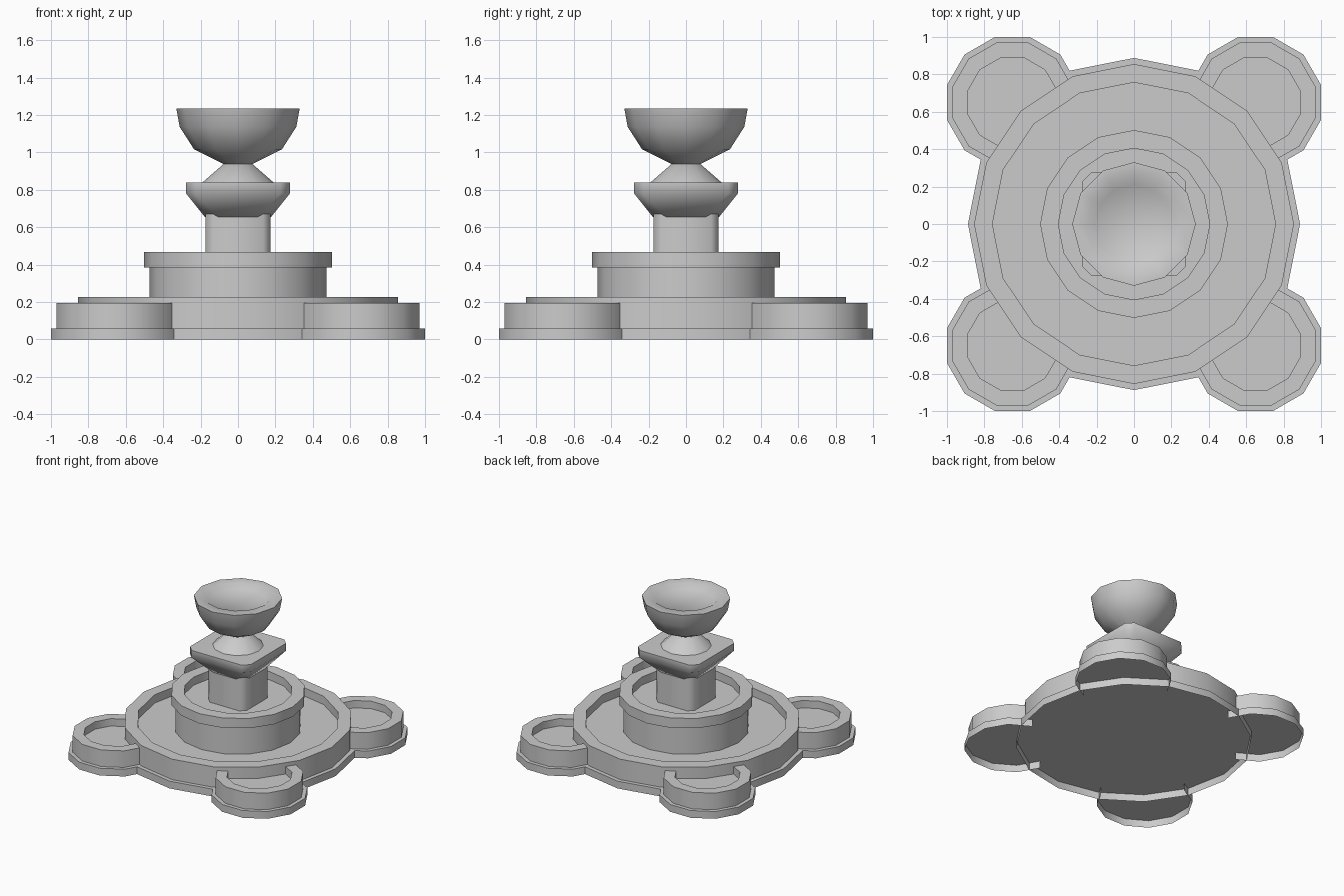
import bpy, bmesh, math

old = bpy.data.objects.get("Cube")
if old:
    bpy.data.objects.remove(old, do_unlink=True)

# Single stone colour
stone = bpy.data.materials.new("grey_stone")
stone.use_nodes = True
GREY = (0.6, 0.6, 0.6, 1)
stone.diffuse_color = GREY
stone.node_tree.nodes["Principled BSDF"].inputs["Base Color"].default_value = GREY


def skin(name, rings, closed=True, underside=None):
    """Join stacked rings with quads, cap the last and, if given, one from below."""
    bm = bmesh.new()
    loops = [[bm.verts.new(p) for p in ring] for ring in rings]
    n = len(loops[0])
    for low, high in zip(loops, loops[1:]):
        for j in range(n if closed else n - 1):
            k = (j + 1) % n
            bm.faces.new((low[j], low[k], high[k], high[j]))
    bm.faces.new(loops[-1])
    if underside is not None:
        bm.faces.new(loops[underside][::-1])
    mesh = bpy.data.meshes.new(name)
    bm.to_mesh(mesh)
    bm.free()
    mesh.materials.append(stone)
    obj = bpy.data.objects.new(name, mesh)
    bpy.context.collection.objects.link(obj)
    bpy.ops.object.select_all(action='DESELECT')
    obj.select_set(True)
    bpy.context.view_layer.objects.active = obj
    bpy.ops.object.shade_smooth_by_angle(angle=math.radians(50))


def lathe(name, profile, sides, start=0.0, edges=None, centre=(0, 0), underside=None):
    """Revolve (radius, z) points, over a part turn when edges is given."""
    count = sides if edges is None else edges + 1
    angles = [start + math.tau * j / sides for j in range(count)]
    rings = [[(centre[0] + r * math.cos(a), centre[1] + r * math.sin(a), z)
              for a in angles] for r, z in profile]
    skin(name, rings, edges is None, underside)


def chamfered_square(half, z, cut):
    """Eight points, counter-clockwise, of a square with cut corners."""
    points = []
    for q in range(4):
        c, s = math.cos(q * math.pi / 2), math.sin(q * math.pi / 2)
        for x, y in ((half, half - cut), (half - cut, half)):
            points.append((c * x - s * y, s * x + c * y, z))
    return points


# Large lower basin with stepped foot, hollow below the foot
lathe("main_basin", [(0.888, 0), (0.888, 0.06), (0.855, 0.06), (0.855, 0.228),
                     (0.757, 0.228), (0.757, 0.16)], 16, underside=1)

# Four corner basins, open where they run into the main wall
small = [(0.362, 0), (0.362, 0.06), (0.331, 0.06), (0.331, 0.196),
         (0.246, 0.196), (0.246, 0.135)]
for i, label in enumerate(("back_left", "back_right", "front_right", "front_left")):
    a = math.pi / 4 + i * math.pi / 2
    d = 0.65 * math.sqrt(2)
    lathe(label + "_basin", small, 12, a - math.radians(120), 8,
          (d * math.cos(a), d * math.sin(a)), underside=1)

# Raised middle basin with overhanging lip
lathe("middle_basin", [(0.472, 0.16), (0.472, 0.386), (0.502, 0.386), (0.502, 0.467),
                       (0.405, 0.467), (0.405, 0.4)], 16)

# Square pillar and flared square capital
skin("pillar", [chamfered_square(0.174, z, 0.04) for z in (0.4, 0.7)])
skin("capital", [chamfered_square(0.177, 0.655, 0.075),
                 chamfered_square(0.277, 0.78, 0.05),
                 chamfered_square(0.277, 0.84, 0.05)], underside=0)

# Conical neck and top bowl
lathe("neck", [(0.19, 0.84), (0.075, 0.94)], 12)
lathe("top_bowl", [(0.075, 0.937), (0.235, 1.017), (0.312, 1.137), (0.33, 1.236),
                   (0.25, 1.236), (0.21, 1.206)], 12)
